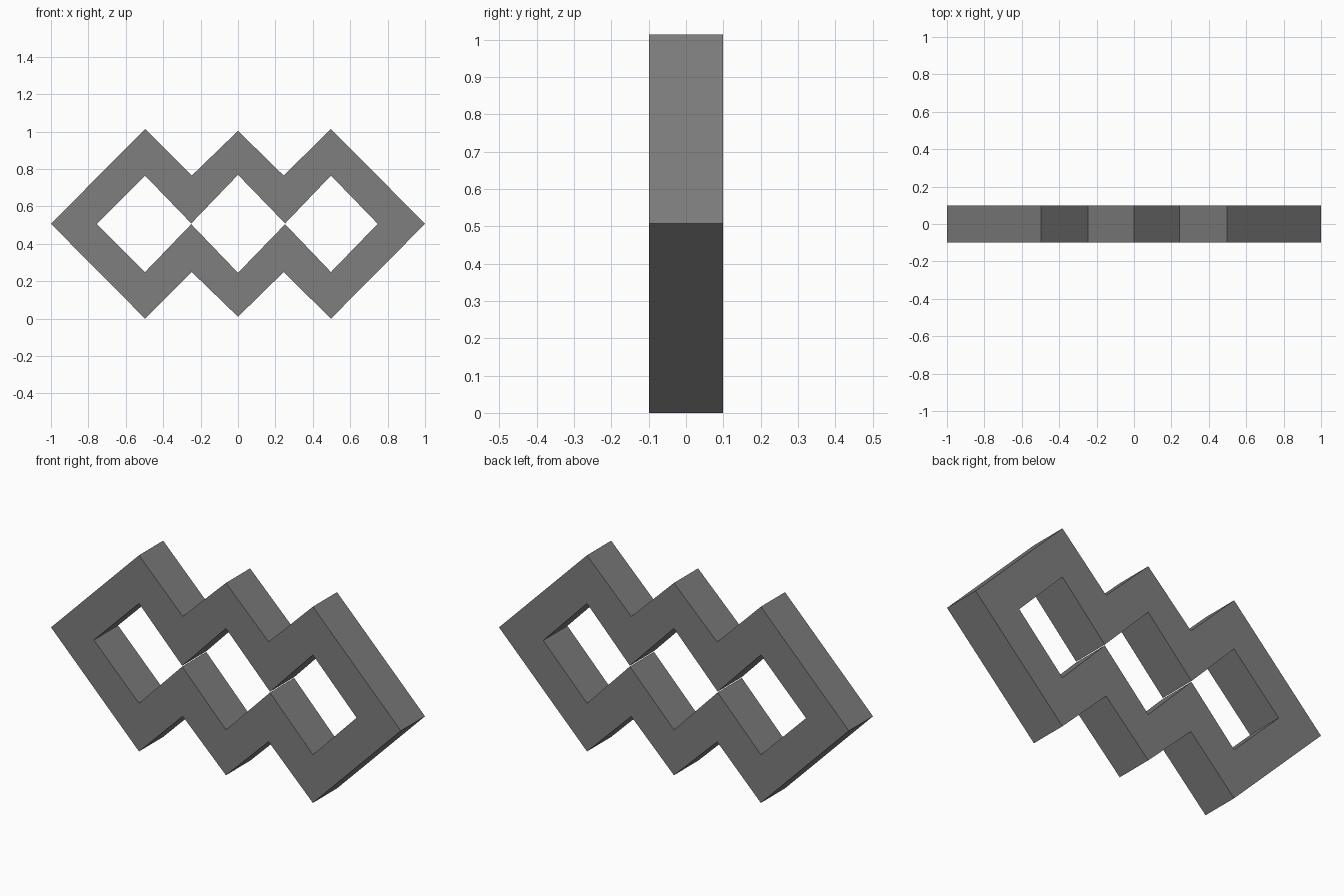
import bpy
import bmesh
from mathutils import Vector

cube = bpy.data.objects.get("Cube")
if cube:
    bpy.data.objects.remove(cube, do_unlink=True)

grey = bpy.data.materials.new("mid grey")
grey.use_nodes = True
colour = (0.21, 0.21, 0.21, 1)
grey.diffuse_color = colour
grey.node_tree.nodes["Principled BSDF"].inputs["Base Color"].default_value = colour

MID = 0.507      # height of the symmetry plane
DEPTH = 0.197

# Zigzag band above the middle: outer edge and hole edge, as (x, height over MID)
outer = [(-1, 0), (-0.497, 0.507), (-0.247, 0.258), (0, 0.497),
         (0.244, 0.258), (0.497, 0.507), (1, 0)]
inner = [(-0.755, 0), (-0.497, 0.258), (-0.25, 0.002), (0, 0.262),
         (0.252, 0.002), (0.497, 0.258), (0.747, 0)]

bm = bmesh.new()
# Upper band and its mirrored lower twin
for side in (1, -1):
    rows = [[bm.verts.new((x, -DEPTH / 2, MID + side * z)) for x, z in row]
            for row in (outer, inner)]
    for i in range(len(outer) - 1):
        bm.faces.new((rows[0][i], rows[0][i + 1], rows[1][i + 1], rows[1][i]))
bmesh.ops.remove_doubles(bm, verts=bm.verts[:], dist=0.001)
bmesh.ops.recalc_face_normals(bm, faces=bm.faces[:])

# Give the frame its thickness
front = bm.faces[:]
back = bmesh.ops.extrude_face_region(bm, geom=front, use_keep_orig=True)["geom"]
bmesh.ops.translate(bm, vec=Vector((0, DEPTH, 0)),
                    verts=[v for v in back if isinstance(v, bmesh.types.BMVert)])
bmesh.ops.recalc_face_normals(bm, faces=bm.faces[:])

mesh = bpy.data.meshes.new("linked_diamond_frame")
bm.to_mesh(mesh)
bm.free()
mesh.materials.append(grey)
frame = bpy.data.objects.new("linked_diamond_frame", mesh)
bpy.context.collection.objects.link(frame)
